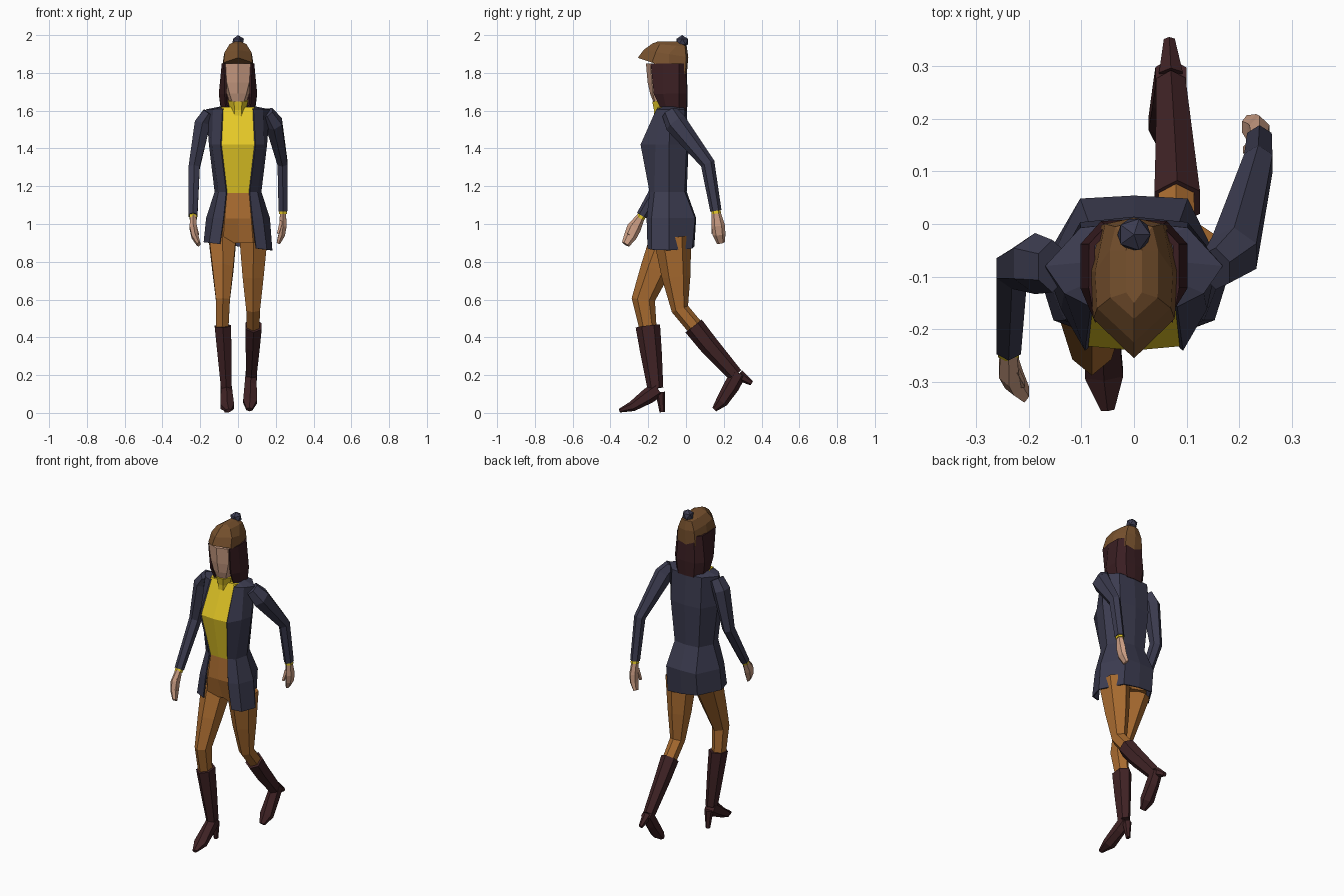
import bpy, bmesh, math
from mathutils import Vector


def material(name, r, g, b):
    m = bpy.data.materials.new(name)
    m.diffuse_color = (r, g, b, 1)
    return m


NAVY = material("navy cloth", .045, .045, .08)
YELLOW = material("yellow knit", .78, .58, .02)
ORANGE = material("orange brown cloth", .40, .15, .03)
LEATHER = material("dark leather", .05, .016, .018)
HAIR = material("dark hair", .042, .013, .016)
HAT = material("brown felt", .19, .085, .028)
SKIN = material("skin", .60, .34, .23)


def loft(name, rings, mat, closed=True, caps=True, thick=0):
    """Join rings of points; open strips can be given a thickness."""
    bm = bmesh.new()
    rows = [[bm.verts.new(p) for p in ring] for ring in rings]
    n = len(rows[0])
    for a, b in zip(rows, rows[1:]):
        for i in range(n if closed else n - 1):
            j = (i + 1) % n
            bm.faces.new((a[i], a[j], b[j], b[i]))
    if closed and caps:
        bm.faces.new(rows[0])
        bm.faces.new(rows[-1])
    bmesh.ops.recalc_face_normals(bm, faces=bm.faces[:])
    me = bpy.data.meshes.new(name)
    bm.to_mesh(me)
    bm.free()
    me.materials.append(mat)
    ob = bpy.data.objects.new(name, me)
    bpy.context.collection.objects.link(ob)
    if thick:
        mod = ob.modifiers.new("thickness", 'SOLIDIFY')
        mod.thickness, mod.offset = thick, 0
    return ob


def half(z, pts, sy=0, sx=0):
    """Mirror a half outline, front to back; sy and sx tilt the ring."""
    full = list(pts) + [(-x, y) for x, y in reversed(pts) if x > 0]
    return [(x, y, z + sy * y + sx * x) for x, y in full]


def tube(name, path, mat, n=6):
    """Tube through (x, y, z, half width, half depth) points."""
    c = [Vector(p[:3]) for p in path]
    rings = []
    for i, p in enumerate(path):
        t = (c[min(i + 1, len(c) - 1)] - c[max(i - 1, 0)]).normalized()
        u = Vector((1, 0, 0))
        u = (u - t * u.dot(t)).normalized()
        v = t.cross(u)
        rings.append([c[i] + u * p[3] * math.cos(a) + v * p[4] * math.sin(a)
                      for a in (math.tau * (k + .5) / n for k in range(n))])
    return loft(name, rings, mat)


# Jacket, open at the front
loft("jacket", [
    half(1.625, [(.05, -.12), (.06, -.1), (.06, -.07), (.04, -.03), (0, -.025)]),
    half(1.605, [(.08, -.155), (.13, -.13), (.165, -.08), (.1, -.01), (0, 0)]),
    half(1.42, [(.09, -.238), (.135, -.16), (.15, -.09), (.1, 0), (0, .01)]),
    half(1.17, [(.06, -.19), (.1, -.165), (.12, -.09), (.08, -.01), (0, 0)]),
    half(1.03, [(.075, -.205), (.13, -.18), (.165, -.09), (.1, .045), (0, .05)]),
    half(.882, [(.095, -.2), (.15, -.18), (.178, -.09), (.1, .03), (0, .04)], 0, -.12),
], NAVY, closed=False, thick=.008)

# Shirt and roll collar
loft("shirt", [
    half(1.62, [(0, -.15), (.085, -.145), (.1, -.08), (.05, -.03), (0, -.03)]),
    half(1.42, [(0, -.24), (.088, -.232), (.12, -.1), (.07, -.02), (0, -.02)]),
    half(1.165, [(0, -.19), (.06, -.186), (.09, -.1), (.06, -.03), (0, -.03)]),
], YELLOW)
tube("collar", [(0, -.11, 1.55, .044, .065), (0, -.115, 1.61, .046, .06),
                (0, -.12, 1.655, .058, .064)], YELLOW, 8)

# Hips of the trousers
loft("hips", [
    half(1.17, [(0, -.188), (.058, -.184), (.095, -.1), (.06, -.025), (0, -.02)]),
    half(1.03, [(0, -.198), (.07, -.196), (.148, -.09), (.07, .02), (0, .025)]),
    half(.9, [(0, -.15), (.08, -.185), (.16, -.08), (.08, .015), (0, -.02)]),
], ORANGE)

# Head, neck and hair
tube("neck", [(0, -.1, 1.55, .04, .045), (0, -.11, 1.7, .042, .05)], SKIN, 8)
loft("head", [
    half(1.645, [(0, -.172), (.03, -.165), (.045, -.12), (0, -.07)]),
    half(1.69, [(0, -.19), (.045, -.175), (.06, -.1), (0, -.04)]),
    half(1.75, [(0, -.203), (.06, -.18), (.07, -.1), (0, -.03)]),
    half(1.85, [(0, -.212), (.066, -.19), (.072, -.1), (0, -.03)]),
], SKIN)
loft("hair", [
    half(1.6, [(.06, -.125), (.08, -.1), (.085, -.04), (.05, -.005), (0, 0)]),
    half(1.69, [(.066, -.168), (.096, -.12), (.096, -.04), (.06, 0), (0, .003)]),
    half(1.85, [(.068, -.185), (.08, -.12), (.08, -.04), (.05, -.008), (0, -.005)]),
], HAIR, closed=False, thick=.012)

# Peaked hat with a bobble
loft("hat", [
    half(1.793, [(0, -.255), (.077, -.18), (.085, -.09), (.062, -.002), (0, .004)], -.34),
    half(1.885, [(0, -.225), (.07, -.16), (.074, -.09), (.055, 0), (0, .012)], -.16),
    half(1.94, [(0, -.18), (.045, -.14), (.046, -.05), (.035, -.005), (0, .004)], -.08),
    half(1.966, [(0, -.15), (.015, -.13), (.015, -.05), (.012, -.035), (0, -.03)]),
], HAT)
bpy.ops.mesh.primitive_ico_sphere_add(subdivisions=1, radius=.035, location=(0, -.02, 1.965))
bpy.context.object.name = "hat_bobble"
bpy.context.object.data.materials.append(NAVY)

# Arms: sleeve, cuff, hand and thumb, left one swung forward, right one back
tube("left_sleeve", [(-.155, -.08, 1.59, .035, .05), (-.188, -.075, 1.535, .048, .058),
                     (-.232, -.085, 1.3, .034, .04), (-.238, -.235, 1.045, .027, .028)], NAVY)
tube("right_sleeve", [(.155, -.085, 1.59, .035, .045), (.19, -.055, 1.535, .05, .06),
                      (.236, .115, 1.32, .031, .038), (.238, .158, 1.07, .027, .03)], NAVY)
tube("left_cuff", [(-.238, -.225, 1.06, .022, .022), (-.238, -.243, 1.03, .023, .023)], YELLOW)
tube("right_cuff", [(.238, .157, 1.08, .022, .024), (.238, .16, 1.055, .024, .026)], YELLOW)
tube("left_hand", [(-.238, -.235, 1.045, .018, .02), (-.237, -.275, .98, .022, .038),
                   (-.228, -.295, .935, .02, .034), (-.208, -.32, .892, .011, .022)], SKIN)
tube("right_hand", [(.238, .158, 1.07, .018, .022), (.238, .17, .99, .022, .036),
                    (.232, .175, .945, .02, .034), (.214, .185, .9, .011, .022)], SKIN)
tube("left_thumb", [(-.23, -.275, 1.0, .012, .014), (-.212, -.305, .945, .008, .009)], SKIN, 4)
tube("right_thumb", [(.23, .15, 1.015, .012, .014), (.212, .14, .95, .008, .009)], SKIN, 4)

# Trouser legs
tube("left_leg", [(-.082, -.09, .93, .084, .098), (-.08, -.162, .76, .064, .08),
                  (-.08, -.226, .6, .043, .062), (-.084, -.2, .44, .038, .045)], ORANGE)
tube("right_leg", [(.082, -.072, .93, .086, .1), (.08, -.052, .72, .064, .076),
                   (.08, -.032, .55, .042, .046), (.08, .06, .44, .038, .044)], ORANGE)

# Boots: shaft, foot and heel
tube("left_boot", [(-.08, -.202, .46, .05, .065), (-.072, -.185, .32, .043, .057),
                   (-.062, -.162, .13, .032, .042)], LEATHER)
tube("right_boot", [(.082, .04, .46, .05, .055), (.078, .12, .36, .043, .052),
                    (.07, .262, .2, .032, .04)], LEATHER)
tube("left_foot", [(-.062, -.148, .125, .034, .042), (-.06, -.2, .09, .036, .042),
                   (-.057, -.285, .034, .042, .027), (-.05, -.352, .012, .015, .01)], LEATHER)
tube("right_foot", [(.07, .28, .21, .034, .04), (.067, .24, .14, .037, .042),
                    (.064, .19, .06, .042, .033), (.06, .15, .018, .018, .014)], LEATHER)
tube("left_heel", [(-.062, -.136, .11, .026, .026), (-.062, -.126, .004, .012, .014)], LEATHER)
tube("right_heel", [(.07, .28, .2, .026, .03), (.067, .348, .157, .012, .013)], LEATHER)
